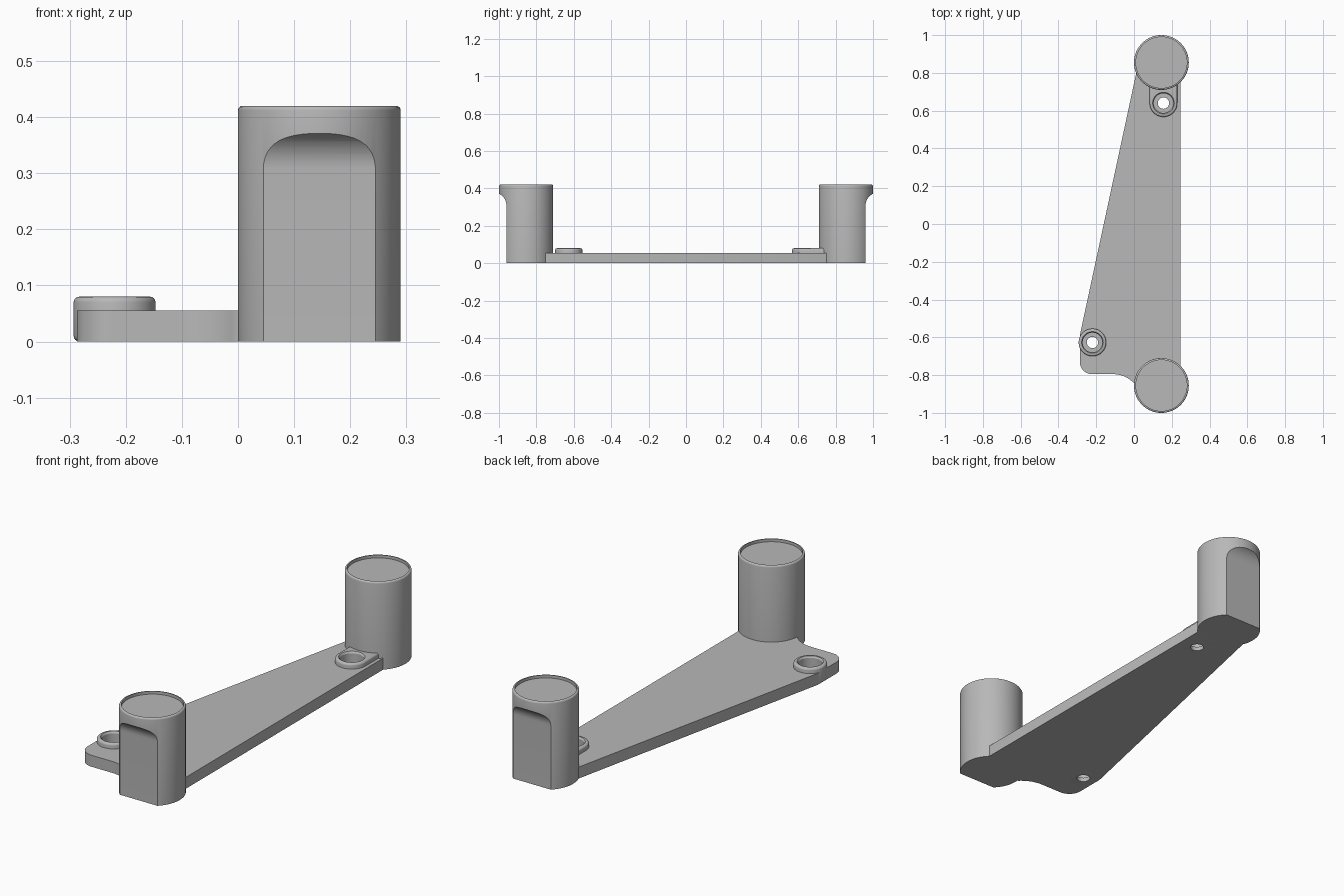
import bpy, bmesh
from math import sin, cos, pi, radians
from mathutils import Vector

cube = bpy.data.objects.get("Cube")
if cube:
    bpy.data.objects.remove(cube, do_unlink=True)

grey = bpy.data.materials.new("plain grey")
grey.use_nodes = True
COLOUR = (0.48, 0.48, 0.48, 1)
grey.diffuse_color = COLOUR
grey.node_tree.nodes["Principled BSDF"].inputs["Base Color"].default_value = COLOUR

PLATE_TOP, BOSS_TOP = 0.055, 0.08
POST_X, POST_Y, POST_R, POST_TOP = 0.145, 0.855, 0.145, 0.42
BOSS_R = 0.073
BOSSES = {"front": (-0.22, -0.627), "back": (0.156, 0.64)}


def arc(cx, cy, r, start, end, steps=12):
    angles = [radians(start + (end - start) * i / steps) for i in range(steps + 1)]
    return [(cx + r * cos(a), cy + r * sin(a)) for a in angles]


def finish(name, bm):
    bmesh.ops.recalc_face_normals(bm, faces=bm.faces[:])
    mesh = bpy.data.meshes.new(name)
    bm.to_mesh(mesh)
    bm.free()
    mesh.materials.append(grey)
    obj = bpy.data.objects.new(name, mesh)
    bpy.context.collection.objects.link(obj)
    return obj


def extrude(name, points, depth, place):
    """Prism from an outline; place maps 2D points to space."""
    bm = bmesh.new()
    face = bm.faces.new([bm.verts.new(place(*p)) for p in points])
    new = bmesh.ops.extrude_face_region(bm, geom=[face])["geom"]
    verts = [g for g in new if isinstance(g, bmesh.types.BMVert)]
    bmesh.ops.translate(bm, verts=verts, vec=depth)
    return finish(name, bm)


def lathe(name, profile, x, y, sides=72):
    """Closed solid of revolution whose profile runs from axis to axis."""
    bm = bmesh.new()
    verts = [bm.verts.new((r, 0, z)) for r, z in profile]
    edges = [bm.edges.new(pair) for pair in zip(verts, verts[1:])]
    bmesh.ops.spin(bm, geom=verts + edges, cent=(0, 0, 0), axis=(0, 0, 1),
                   angle=2 * pi, steps=sides, use_duplicate=False)
    bmesh.ops.remove_doubles(bm, verts=bm.verts[:], dist=1e-5)
    bmesh.ops.translate(bm, verts=bm.verts[:], vec=(x, y, 0))
    return finish(name, bm)


def apply(obj, modifier):
    bpy.context.view_layer.objects.active = obj
    bpy.ops.object.modifier_apply(modifier=modifier.name)


def cut(obj, cutter):
    mod = obj.modifiers.new("cut", "BOOLEAN")
    mod.operation, mod.solver, mod.object = "DIFFERENCE", "EXACT", cutter
    apply(obj, mod)


def flat(x, y):
    return Vector((x, y, 0))


# Tapered base plate with a rounded foot corner and a fillet to the front post
plate = extrude(
    "base_plate",
    [(0.245, -0.75), (0.245, 0.75), (0.2, 0.85), (0.03, 0.85), (0.012, 0.8), (-0.287, -0.59)]
    + arc(-0.222, -0.73, 0.065, 180, 270)
    + arc(-0.11, -0.945, 0.15, 90, 45)
    + [(0.1, -0.88)],
    (0, 0, PLATE_TOP), flat)
parts = [plate]

# Round screw boss at the front, slot-shaped boss running into the back post
for name, (x, y) in BOSSES.items():
    if name == "front":
        outline = arc(x, y, BOSS_R, 0, 354, 59)
    else:
        outline = arc(x, y, BOSS_R, 180, 360, 32) + [(x + BOSS_R, 0.755), (x - BOSS_R, 0.755)]
    boss = extrude(name + "_boss", outline, (0, 0, BOSS_TOP), flat)
    bevel = boss.modifiers.new("rounded rim", "BEVEL")
    bevel.width, bevel.segments = 0.01, 4
    bevel.limit_method, bevel.angle_limit = "ANGLE", radians(60)
    apply(boss, bevel)

    # Stepped screw hole through boss and plate
    hole = lathe("hole_cutter", [(0, -0.1), (0.03, -0.1), (0.03, 0.02), (0.052, 0.02),
                                 (0.052, 0.072), (0.058, 0.081), (0.058, 0.2), (0, 0.2)], x, y, 48)
    cut(boss, hole)
    cut(plate, hole)
    bpy.data.objects.remove(hole, do_unlink=True)
    parts.append(boss)

# Tall posts: rounded rim, shallow dished top, flat relief on the outward side
rim = arc(POST_R - 0.008, POST_TOP - 0.008, 0.008, 0, 90, 4)
post_profile = [(0, 0), (POST_R, 0)] + rim + [
    (0.135, POST_TOP), (0.135, POST_TOP - 0.014), (0, POST_TOP - 0.014)]
for name, side in (("front", -1), ("back", 1)):
    post = lathe(name + "_post", post_profile, POST_X, side * POST_Y)
    relief = [(0.105, -0.1)] + arc(0.175, 0.308, 0.07, 180, 90, 16) + [(0.3, 0.378), (0.3, -0.1)]
    cutter = extrude("relief_cutter", relief, (0.5, 0, 0),
                     lambda d, z: Vector((POST_X - 0.25, side * (POST_Y + d), z)))
    cut(post, cutter)
    bpy.data.objects.remove(cutter, do_unlink=True)
    parts.append(post)

# Smooth curved walls, keep edges crisp
bpy.ops.object.select_all(action="DESELECT")
for obj in parts:
    obj.select_set(True)
bpy.context.view_layer.objects.active = plate
bpy.ops.object.shade_smooth_by_angle(angle=radians(30))
